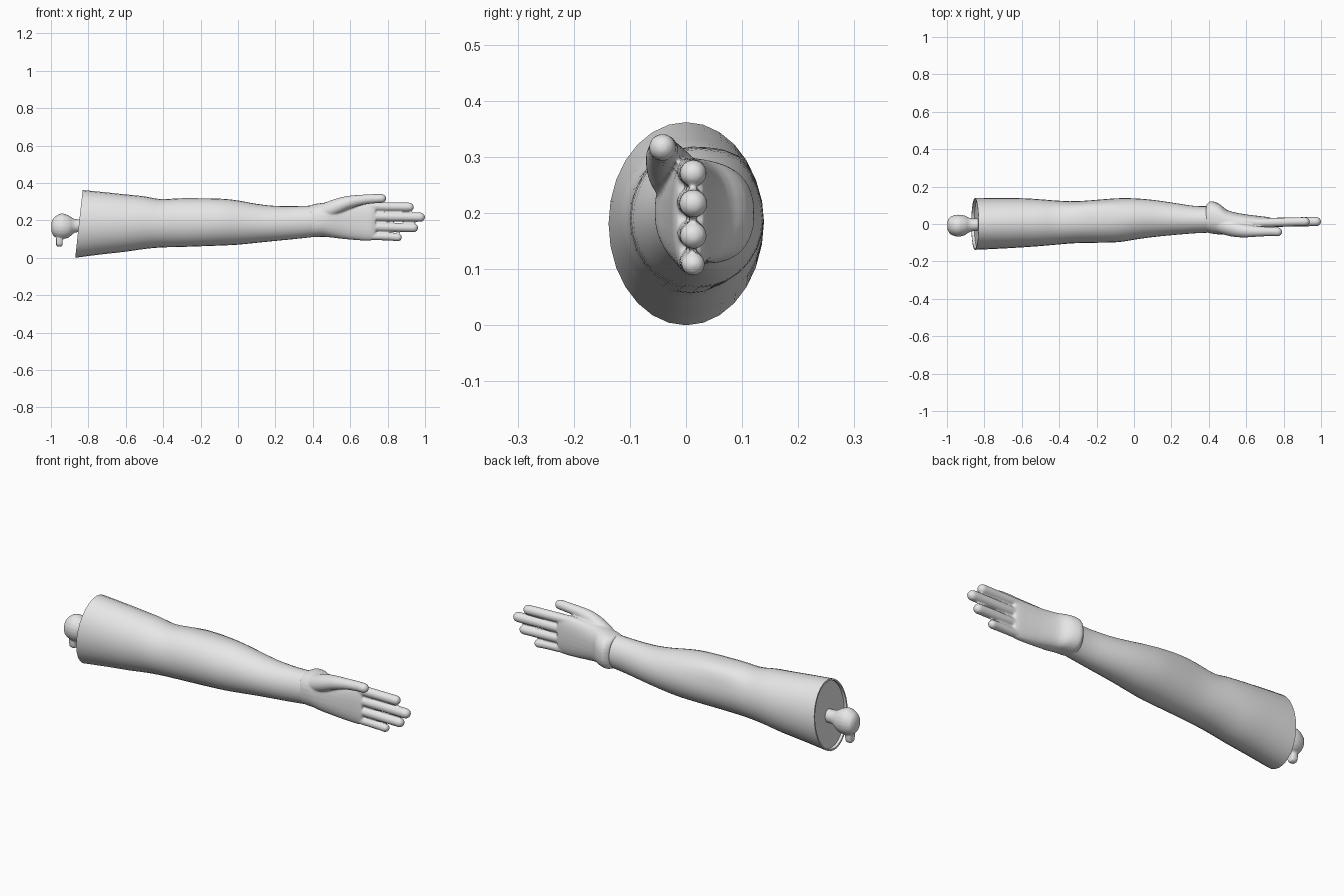
import bpy, bmesh, math
from mathutils import Vector

cube = bpy.data.objects.get("Cube")
if cube:
    bpy.data.objects.remove(cube)

grey = bpy.data.materials.new("plain_grey")
grey.use_nodes = True
grey.diffuse_color = (0.8, 0.8, 0.8, 1)
grey.node_tree.nodes["Principled BSDF"].inputs["Base Color"].default_value = (0.8, 0.8, 0.8, 1)


def blend(sections, steps):
    """Catmull-Rom interpolation between cross-sections."""
    rows = [Vector(s) for s in sections]
    out = []
    for i in range(len(rows) - 1):
        a, b, c, d = rows[max(i - 1, 0)], rows[i], rows[i + 1], rows[min(i + 2, len(rows) - 1)]
        for k in range(steps):
            t = k / steps
            out.append(b + (c - a) * t / 2 + (a * 2 - b * 5 + c * 4 - d) * t * t / 2
                       + (b * 3 - a - c * 3 + d) * t ** 3 / 2)
    return out + [rows[-1]]


def loft(bm, sections, steps=3, sides=28, power=1.0, shape=None, recess=False):
    """Skin rings given as (x, y low, y high, z low, z high)."""
    rings = []
    for x, y0, y1, z0, z1 in blend(sections, steps):
        ring = []
        for k in range(sides):
            a = math.tau * k / sides
            c, s = math.cos(a), math.sin(a)
            p = Vector((x, (y0 + y1) / 2 + (y1 - y0) / 2 * math.copysign(abs(c) ** power, c),
                        (z0 + z1) / 2 + (z1 - z0) / 2 * math.copysign(abs(s) ** power, s)))
            ring.append(shape(p, a) if shape else p)
        rings.append(ring)
    if recess:
        # Thin rim and sunken end wall
        mid = sum(rings[0], Vector()) / sides
        rim = [mid.lerp(p, 0.95) for p in rings[0]]
        rings = [[p + Vector((0.015, 0, 0)) for p in rim], rim] + rings
    verts = [[bm.verts.new(p) for p in ring] for ring in rings]
    for low, high in zip(verts, verts[1:]):
        for k in range(sides):
            n = (k + 1) % sides
            bm.faces.new((low[k], low[n], high[n], high[k]))
    bm.faces.new(verts[0][::-1])
    bm.faces.new(verts[-1])


def digit(bm, path):
    """Round tube through (x, y, z, radius) points with a domed tip."""
    rows = [(x, y - r, y + r, z - r, z + r) for x, y, z, r in blend(path, 3)]
    x, y, z, r = path[-1]
    for angle in (25, 50, 70, 85):
        q = r * math.cos(math.radians(angle))
        rows.append((x + r * math.sin(math.radians(angle)), y - q, y + q, z - q, z + q))
    loft(bm, rows, steps=1, sides=20)


def finish(bm, name, voxel=None, angle=40):
    bmesh.ops.recalc_face_normals(bm, faces=bm.faces)
    mesh = bpy.data.meshes.new(name)
    bm.to_mesh(mesh)
    bm.free()
    mesh.materials.append(grey)
    obj = bpy.data.objects.new(name, mesh)
    bpy.context.collection.objects.link(obj)
    bpy.ops.object.select_all(action="DESELECT")
    obj.select_set(True)
    bpy.context.view_layer.objects.active = obj
    if voxel:
        fuse = obj.modifiers.new("fuse", "REMESH")
        fuse.mode = "VOXEL"
        fuse.voxel_size = voxel
        fuse.use_smooth_shade = True
        soft = obj.modifiers.new("soften", "SMOOTH")
        soft.factor = 0.5
        soft.iterations = 4
        bpy.ops.object.shade_smooth()
    else:
        bpy.ops.object.shade_smooth_by_angle(angle=math.radians(angle))
    return obj


# Arm: slanted cut at the upper end, muscle ridge near the elbow
def arm_shape(p, a):
    slant = max(0, min(1, (-0.5 - p.x) / 0.35))
    ridge = 0.13 * math.exp(-((p.x + 0.24) / 0.15) ** 2 - ((a - 0.85) / 0.35) ** 2)
    mid = Vector((p.x, 0.015, 0.19))
    p = mid + (p - mid) * (1 + ridge)
    p.x += (p.z - 0.185) * 0.11 * slant
    return p


bm = bmesh.new()
loft(bm, [
    (-0.85, -0.138, 0.138, 0.0, 0.362),
    (-0.72, -0.132, 0.139, 0.018, 0.35),
    (-0.6, -0.125, 0.138, 0.032, 0.338),
    (-0.5, -0.118, 0.132, 0.047, 0.328),
    (-0.41, -0.11, 0.125, 0.055, 0.313),
    (-0.3, -0.102, 0.122, 0.058, 0.318),
    (-0.1, -0.098, 0.137, 0.065, 0.316),
    (0.0, -0.084, 0.137, 0.07, 0.306),
    (0.1, -0.07, 0.129, 0.08, 0.288),
    (0.2, -0.06, 0.115, 0.09, 0.277),
    (0.32, -0.05, 0.097, 0.102, 0.276),
    (0.41, -0.046, 0.095, 0.112, 0.28),
], shape=arm_shape, recess=True)
finish(bm, "arm")

# Hand: palm, thumb and fingers fused together
bm = bmesh.new()
loft(bm, [
    (0.385, -0.042, 0.1, 0.115, 0.278),
    (0.41, -0.05, 0.122, 0.11, 0.287),
    (0.455, -0.056, 0.108, 0.112, 0.294),
    (0.5, -0.052, 0.074, 0.108, 0.298),
    (0.57, -0.04, 0.056, 0.1, 0.297),
    (0.65, -0.03, 0.045, 0.093, 0.298),
    (0.71, -0.024, 0.038, 0.092, 0.299),
    (0.735, -0.016, 0.032, 0.1, 0.292),
], power=0.85)
digit(bm, [(0.44, 0.0, 0.24, 0.045), (0.52, -0.022, 0.27, 0.045), (0.59, -0.036, 0.295, 0.036),
           (0.66, -0.04, 0.309, 0.028), (0.72, -0.04, 0.315, 0.025), (0.768, -0.042, 0.317, 0.024)])
for tip, root_z, tip_z, r in ((0.94, 0.275, 0.271, 0.024), (1.0, 0.222, 0.217, 0.025),
                              (0.963, 0.167, 0.16, 0.024), (0.876, 0.117, 0.109, 0.021)):
    digit(bm, [(0.66, 0.006, root_z, r), (0.8, 0.01, (root_z + tip_z) / 2, r), (tip - r, 0.013, tip_z, r)])
finish(bm, "hand", voxel=0.005)

# Bone: neck, rounded head and a small hanging spur
bm = bmesh.new()
loft(bm, [
    (-0.998, -0.025, 0.01, 0.145, 0.185),
    (-0.985, -0.052, 0.037, 0.115, 0.215),
    (-0.945, -0.068, 0.05, 0.1, 0.237),
    (-0.905, -0.06, 0.045, 0.108, 0.226),
    (-0.87, -0.04, 0.03, 0.135, 0.207),
    (-0.8, -0.036, 0.03, 0.135, 0.207),
], sides=20)
loft(bm, [
    (-0.972, -0.03, 0.01, 0.062, 0.13),
    (-0.955, -0.035, 0.015, 0.058, 0.14),
    (-0.938, -0.03, 0.01, 0.062, 0.13),
], sides=12, power=0.7)
finish(bm, "bone", voxel=0.005)
